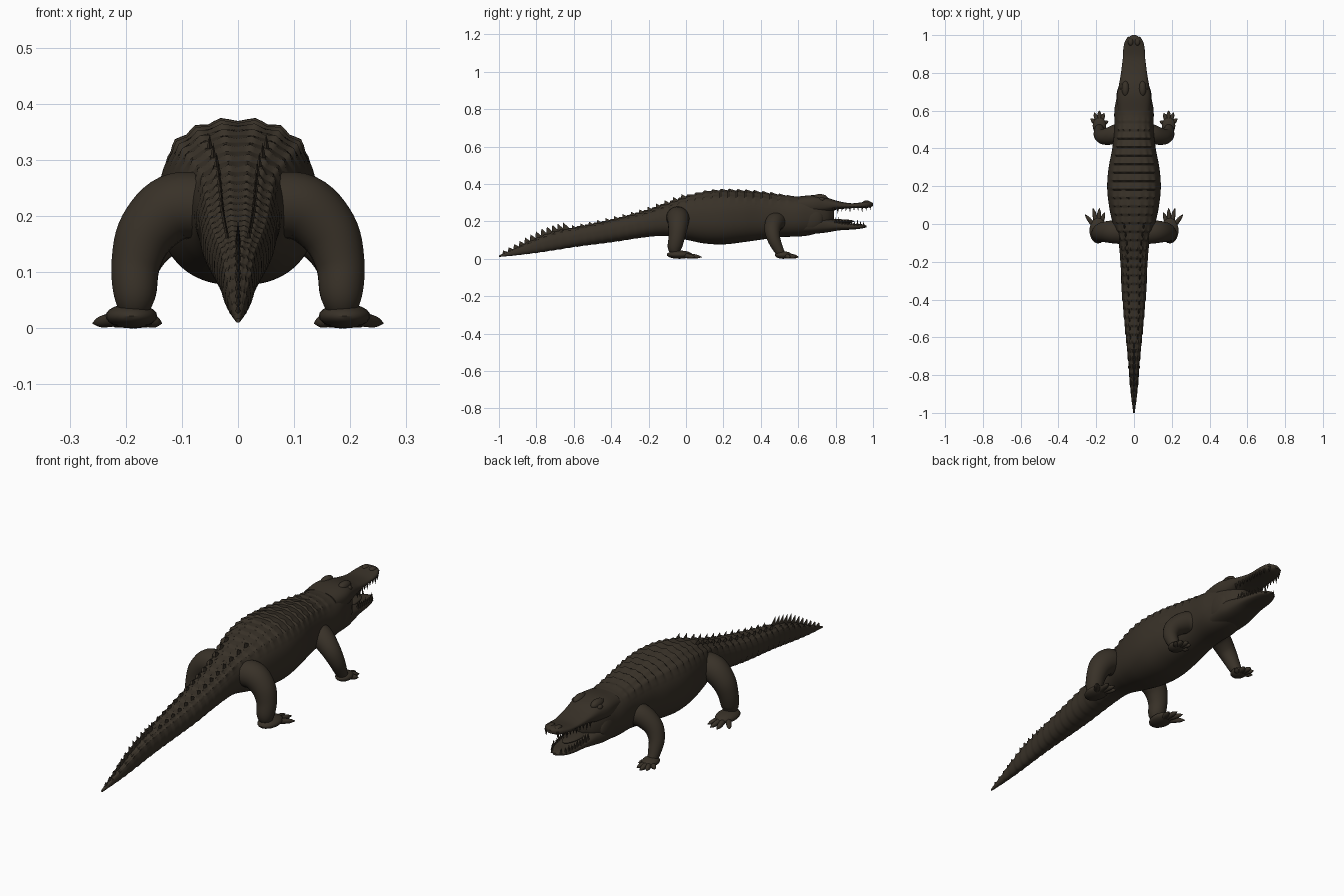
import bpy
import bmesh
import math
from mathutils import Vector, Matrix

default_cube = bpy.data.objects.get("Cube")
if default_cube:
    bpy.data.objects.remove(default_cube, do_unlink=True)

hide = bpy.data.materials.new("dark brown hide")
hide.use_nodes = True
hide_colour = (0.04, 0.031, 0.021, 1)
hide.diffuse_color = hide_colour
hide.node_tree.nodes["Principled BSDF"].inputs["Base Color"].default_value = hide_colour


def finish(name, bm, mirror=False, angle=40):
    """Turn a bmesh into a shaded object, optionally mirrored across x."""
    bmesh.ops.recalc_face_normals(bm, faces=bm.faces)
    mesh = bpy.data.meshes.new(name)
    bm.to_mesh(mesh)
    bm.free()
    mesh.materials.append(hide)
    obj = bpy.data.objects.new(name, mesh)
    bpy.context.collection.objects.link(obj)
    bpy.ops.object.select_all(action="DESELECT")
    obj.select_set(True)
    bpy.context.view_layer.objects.active = obj
    bpy.ops.object.shade_smooth_by_angle(angle=math.radians(angle))
    if mirror:
        obj.modifiers.new("Mirror", "MIRROR").use_mirror_merge = False
    return obj


def sample(stations, y):
    """Smoothly interpolate the values of stations sorted by their first entry."""
    count = len(stations)
    i = max(k for k in range(count - 1) if k == 0 or stations[k][0] <= y)
    a, b = stations[i], stations[i + 1]
    before, after = stations[max(i - 1, 0)], stations[min(i + 2, count - 1)]
    span = b[0] - a[0]
    t = min(max((y - a[0]) / span, 0), 1)
    values = []
    for k in range(1, len(a)):
        m0 = (b[k] - before[k]) / (b[0] - before[0]) * span
        m1 = (after[k] - a[k]) / (after[0] - a[0]) * span
        h = t * t * (3 - 2 * t)
        values.append(a[k] * (1 - h) + b[k] * h
                      + m0 * t * (1 - t) ** 2 - m1 * t * t * (1 - t))
    return values


def bridge(bm, rings):
    """Skin a list of vertex rings and close both ends."""
    size = len(rings[0])
    for a, b in zip(rings, rings[1:]):
        for i in range(size):
            j = (i + 1) % size
            bm.faces.new((a[i], a[j], b[j], b[i]))
    bm.faces.new(rings[0])
    bm.faces.new(rings[-1])


def loft(name, stations, steps, sides, power, relief=None):
    """Loft rounded cross-sections (y, half width, bottom, top) along y."""
    bm = bmesh.new()
    first, last = stations[0][0], stations[-1][0]
    rings = []
    for s in range(steps + 1):
        y = first + (last - first) * s / steps
        w, low, high = sample(stations, y)
        ring = []
        for i in range(sides):
            t = math.tau * i / sides
            c, n = math.cos(t), math.sin(t)
            bump = relief(y, t) if relief else 0
            x = math.copysign(abs(c) ** (2 / power), c) * w + c * bump
            z = math.copysign(abs(n) ** (2 / power), n) * (high - low) / 2
            ring.append(bm.verts.new((x, y, (high + low) / 2 + z + n * bump)))
        rings.append(ring)
    bridge(bm, rings)
    return finish(name, bm)


def tube(bm, path, sides=20, steps=6):
    """Add a tapered limb through path points (x, y, z, radius)."""
    keyed = [(k, *p) for k, p in enumerate(path)]
    total = (len(path) - 1) * steps
    pts = [sample(keyed, k / steps) for k in range(total + 1)]
    spots = [Vector(p[:3]) for p in pts]
    across = Vector((0, 1, 0.1))
    rings = []
    for k, p in enumerate(pts):
        along = (spots[min(k + 1, total)] - spots[max(k - 1, 0)]).normalized()
        across = (across - along * across.dot(along)).normalized()
        other = along.cross(across)
        rings.append([bm.verts.new(spots[k] + p[3] * (
            across * math.cos(math.tau * i / sides) + other * math.sin(math.tau * i / sides)))
            for i in range(sides)])
    bridge(bm, rings)


def ball(bm, centre, size):
    matrix = Matrix.Translation(centre) @ Matrix.Diagonal((*size, 1))
    bmesh.ops.create_uvsphere(bm, u_segments=20, v_segments=12, radius=1, matrix=matrix)


# Body and tail in one skin
body = [(-1, .004, .01, .018), (-.9, .016, .02, .06), (-.8, .025, .033, .105),
        (-.7, .032, .048, .142), (-.6, .042, .064, .163), (-.4, .06, .09, .205),
        (-.2, .072, .118, .258), (-.1, .082, .122, .295), (0, .112, .102, .332),
        (.1, .133, .082, .357), (.2, .142, .077, .366), (.3, .134, .088, .363),
        (.4, .115, .102, .355), (.5, .104, .116, .342), (.6, .104, .119, .333),
        (.66, .094, .126, .335), (.71, .083, .142, .322), (.76, .058, .17, .298),
        (.79, .025, .205, .265)]
SCUTE = 0.045


def scutes(y, t):
    """Overlapping keeled rows on the back, rings of scale around the tail."""
    if y > 0.6:
        return 0
    rise = 1 - (y / SCUTE) % 1
    fade = min(1, (0.6 - y) * 8, max(0, y + 1) * 5)
    keel = 0.5 + 0.5 * math.cos((math.degrees(t) - 90) * math.tau / 18 + math.pi)
    back = min(1, max(0, (math.sin(t) - 0.45) * 5))
    tail = min(1, max(0, -0.1 - y) * 4)
    return fade * rise * (back * (0.004 + 0.008 * keel) * (1 - 0.5 * tail) + 0.003 * tail)


loft("body_and_tail", body, 240, 80, 2.35, scutes)

# Jaws
upper = [(.6, .085, .24, .333), (.68, .09, .236, .34), (.74, .079, .245, .332),
         (.8, .069, .262, .312), (.88, .059, .27, .297), (.94, .055, .271, .302),
         (.98, .04, .274, .308), (1, .01, .283, .298)]
lower = [(.6, .085, .13, .22), (.7, .085, .135, .225), (.76, .073, .142, .216),
         (.82, .062, .152, .2), (.9, .05, .157, .187), (.94, .036, .162, .185),
         (.965, .008, .168, .178)]
loft("upper_jaw", upper, 40, 36, 2.6)
loft("lower_jaw", lower, 40, 36, 2.6)

# Teeth along both jaw edges
bm = bmesh.new()
for jaw, start, end, way in ((upper, 0.79, 0.985, -1), (lower, 0.8, 0.95, 1)):
    count = 10
    for k in range(count):
        y = start + (end - start) * k / (count - 1)
        w, low, high = sample(jaw, y)
        length = 0.03 + 0.008 * (k % 3 == 1)
        edge = low + 0.016 if way < 0 else high - 0.014
        place = Matrix.Translation((w * 0.86, y, edge + way * length / 2))
        if way < 0:
            place = place @ Matrix.Rotation(math.pi, 4, "X")
        bmesh.ops.create_cone(bm, cap_ends=True, segments=8, radius1=0.007,
                              radius2=0.0005, depth=length, matrix=place)
finish("teeth", bm, mirror=True)

# Brow ridges, eyes, nostrils and jowls
bm = bmesh.new()
ball(bm, (0.045, 0.715, 0.325), (0.02, 0.042, 0.021))
ball(bm, (0.064, 0.725, 0.317), (0.012, 0.016, 0.012))
ball(bm, (0.018, 0.965, 0.303), (0.014, 0.02, 0.009))
ball(bm, (0.068, 0.665, 0.215), (0.026, 0.07, 0.065))
finish("head_details", bm, mirror=True)

# Tongue on the floor of the mouth
bm = bmesh.new()
ball(bm, (0, 0.8, 0.2), (0.035, 0.1, 0.012))
finish("tongue", bm)


def plate(bm, x, y, z, length, height):
    """Add one swept-back triangular crest plate."""
    half = 0.006
    base = [bm.verts.new((x + dx, y + dy, z)) for dx, dy in
            ((0, length / 2), (half, -length / 4), (0, -length / 2), (-half, -length / 4))]
    tip = bm.verts.new((x, y - length * 0.45, z + height))
    bm.faces.new(base)
    for i in range(4):
        bm.faces.new((base[i], base[(i + 1) % 4], tip))


# Paired crest rows joining into one tall fin near the tail tip
bm = bmesh.new()
y = 0.0
while y > -0.96:
    w, low, high = sample(body, y)
    if y > -0.6:
        for side in (-1, 1):
            plate(bm, side * w * 0.45, y, high - 0.014, SCUTE * 1.2, 0.028)
        y -= SCUTE
    else:
        plate(bm, 0, y, high - 0.012, SCUTE * 1.3, 0.012 + 0.036 * min(1, (y + 1) * 4))
        y -= SCUTE * 0.65
finish("tail_crest", bm, angle=25)


def leg(name, path, palm, palm_size, toes):
    """Limb, flattened foot and clawed toes, mirrored to the other side."""
    bm = bmesh.new()
    tube(bm, path)
    ball(bm, palm, palm_size)
    root = Vector(palm)
    for toe in toes:
        tip = Vector((*toe, 0.009))
        knuckle = root.lerp(tip, 0.62)
        tube(bm, [(*root, 0.015), (*knuckle, 0.012),
                  (*root.lerp(tip, 0.82), 0.009), (*tip, 0.001)], sides=10, steps=3)
    finish(name, bm, mirror=True)


leg("front_legs",
    [(.05, .5, .2, .05), (.1, .475, .195, .05), (.152, .462, .155, .043),
     (.178, .47, .105, .035), (.183, .492, .055, .028), (.184, .512, .022, .021)],
    (.183, .52, .02), (.036, .045, .02),
    [(.136, .545), (.158, .588), (.184, .602), (.21, .59), (.23, .557)])
leg("hind_legs",
    [(.05, -.05, .22, .058), (.115, -.042, .215, .06), (.162, -.043, .172, .053),
     (.182, -.05, .115, .044), (.184, -.06, .06, .038), (.186, -.055, .025, .024)],
    (.19, -.035, .022), (.046, .068, .022),
    [(.155, .062), (.183, .085), (.217, .084), (.259, .05)])
